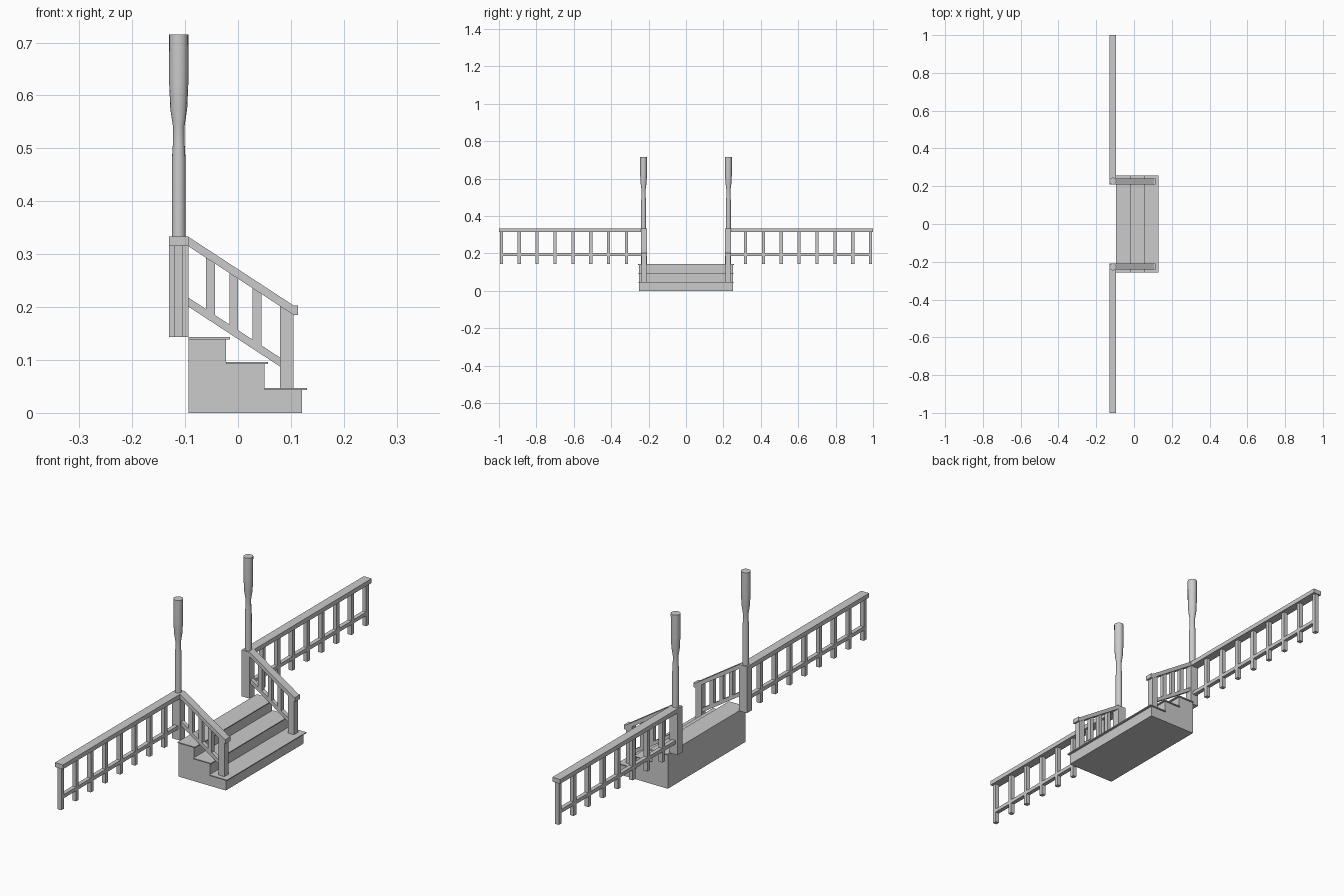
import bpy, bmesh, math

if "Cube" in bpy.data.objects:
    bpy.data.objects.remove(bpy.data.objects["Cube"])


def finish(name, bm):
    bmesh.ops.recalc_face_normals(bm, faces=bm.faces[:])
    me = bpy.data.meshes.new(name)
    bm.to_mesh(me)
    bm.free()
    ob = bpy.data.objects.new(name, me)
    bpy.context.collection.objects.link(ob)
    return ob


def prism(name, pts, y0, y1):
    """Extrude an (x, z) outline along y."""
    bm = bmesh.new()
    face = bm.faces.new([bm.verts.new((x, y0, z)) for x, z in pts])
    ext = bmesh.ops.extrude_face_region(bm, geom=[face])
    verts = [g for g in ext['geom'] if isinstance(g, bmesh.types.BMVert)]
    bmesh.ops.translate(bm, verts=verts, vec=(0, y1 - y0, 0))
    return finish(name, bm)


def box(name, x0, x1, y0, y1, z0, z1):
    return prism(name, [(x0, z0), (x1, z0), (x1, z1), (x0, z1)], y0, y1)


def lathe(name, cx, cy, profile, n=16):
    bm = bmesh.new()
    rings = [[bm.verts.new((cx + r * math.cos(2 * math.pi * i / n),
                            cy + r * math.sin(2 * math.pi * i / n), z))
              for i in range(n)] for r, z in profile]
    for a, b in zip(rings, rings[1:]):
        for i in range(n):
            j = (i + 1) % n
            bm.faces.new((a[i], a[j], b[j], b[i])).smooth = True
    bm.faces.new(rings[0])
    bm.faces.new(rings[-1])
    ob = finish(name, bm)
    bpy.context.view_layer.objects.active = ob
    ob.select_set(True)
    bpy.ops.object.shade_smooth_by_angle(angle=math.radians(30))
    ob.select_set(False)


# Stair body and overhanging treads
prism("stair_body", [(-.094, 0), (.121, 0), (.121, .043), (.05, .043), (.05, .092),
                     (-.023, .092), (-.023, .139), (-.094, .139)], -.252, .252)
for i, (x0, x1, z) in enumerate([(.05, .13, .043), (-.023, .057, .092), (-.094, -.015, .139)]):
    box(f"tread_{i}", x0, x1, -.257, .257, z, z + .004)

SLOPE = -.654
YC = .225


def rail_z(x, z_start):
    return z_start + SLOPE * (x + .094)


def sloped(name, x0, x1, top, bottom, ya, yb):
    prism(name, [(x0, rail_z(x0, bottom)), (x1, rail_z(x1, bottom)),
                 (x1, rail_z(x1, top)), (x0, rail_z(x0, top))], ya, yb)


for side, s in (("left", -1), ("right", 1)):
    def span(half, c=YC):
        return s * c - half, s * c + half

    # Corner post and turned column
    box(f"corner_post_{side}", -.130, -.094, *span(.016), .143, .316)
    lathe(f"column_{side}", -.112, s * YC + s * .002,
          [(.013, .33), (.0128, .48), (.011, .51), (.0107, .54),
           (.016, .575), (.0182, .625), (.0185, .715)])

    # Long porch railing
    ya, yb = sorted((s * .209, s))
    box(f"porch_top_rail_{side}", -.130, -.094, ya, yb, .315, .333)
    ya, yb = sorted((s * .23, s * .99))
    box(f"porch_lower_rail_{side}", -.121, -.104, ya, yb, .186, .201)
    for i in range(8):
        box(f"porch_baluster_{side}_{i}", -.121, -.104,
            *span(.0085, .318 + i * .0956), .143, .316)

    # Stair railing
    prism(f"stair_handrail_{side}", [(-.094, .315), (.105, .185), (.113, .185),
                                     (.113, .203), (.105, .203), (-.094, .333)], *span(.016))
    sloped(f"stair_lower_rail_{side}", -.094, .08, .218, .201, *span(.0085))
    for i, x in enumerate((-.052, -.008, .036)):
        sloped(f"stair_baluster_{side}_{i}", x - .0083, x + .0083, .316, .217, *span(.0085))
    prism(f"newel_{side}", [(.079, .047), (.105, .047), (.105, .187), (.079, .203)], *span(.013))
